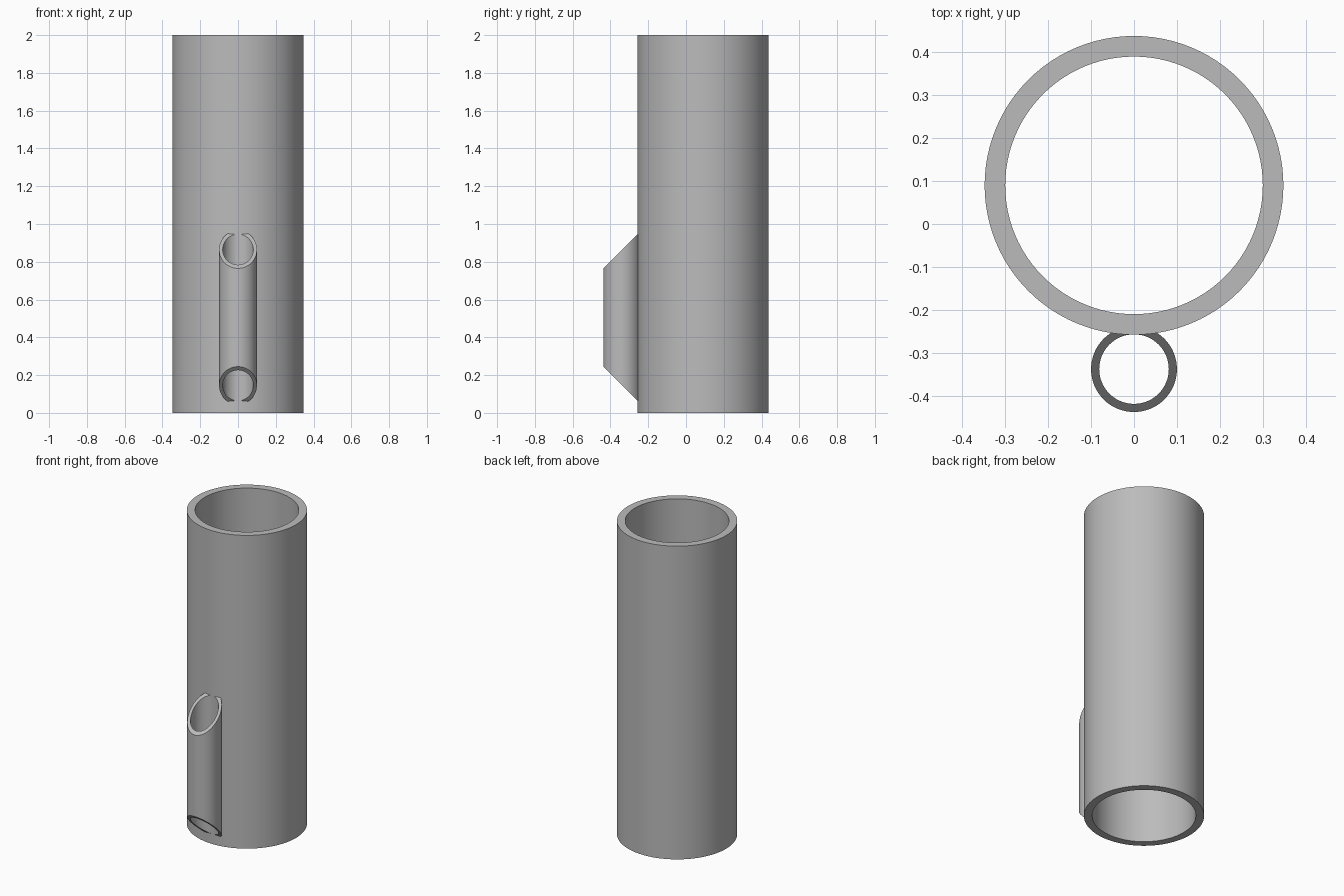
import bpy, bmesh, math

cube = bpy.data.objects.get("Cube")
if cube:
    bpy.data.objects.remove(cube, do_unlink=True)

steel = bpy.data.materials.new("plain grey")
steel.use_nodes = True
grey = (0.5, 0.5, 0.5, 1.0)
steel.diffuse_color = grey
steel.node_tree.nodes["Principled BSDF"].inputs["Base Color"].default_value = grey


def make_tube(name, y_centre, outer, inner, bottom, top, sides):
    """Hollow tube whose end heights are functions of y."""
    bm = bmesh.new()
    loops = []
    for radius, height in ((outer, bottom), (outer, top), (inner, top), (inner, bottom)):
        loop = []
        for i in range(sides):
            a = math.tau * i / sides
            y = y_centre + radius * math.sin(a)
            loop.append(bm.verts.new((radius * math.cos(a), y, height(y))))
        loops.append(loop)
    for k in range(4):
        lower, upper = loops[k], loops[(k + 1) % 4]
        for i in range(sides):
            j = (i + 1) % sides
            bm.faces.new((lower[i], lower[j], upper[j], upper[i]))
    bmesh.ops.recalc_face_normals(bm, faces=bm.faces)
    mesh = bpy.data.meshes.new(name)
    bm.to_mesh(mesh)
    bm.free()
    mesh.materials.append(steel)
    obj = bpy.data.objects.new(name, mesh)
    bpy.context.collection.objects.link(obj)
    bpy.ops.object.select_all(action="DESELECT")
    obj.select_set(True)
    bpy.context.view_layer.objects.active = obj
    bpy.ops.object.shade_smooth_by_angle(angle=math.radians(30))
    return obj


# Main open pipe
make_tube("main_pipe", 0.09, 0.348, 0.30, lambda y: 0.0, lambda y: 2.0, 96)

# Small guide tube on the front, mitred at 45 degrees at both ends
FRONT = -0.438
make_tube("guide_tube", -0.338, 0.10, 0.081,
          lambda y: 0.245 - (y - FRONT),
          lambda y: 0.765 + (y - FRONT), 64)
